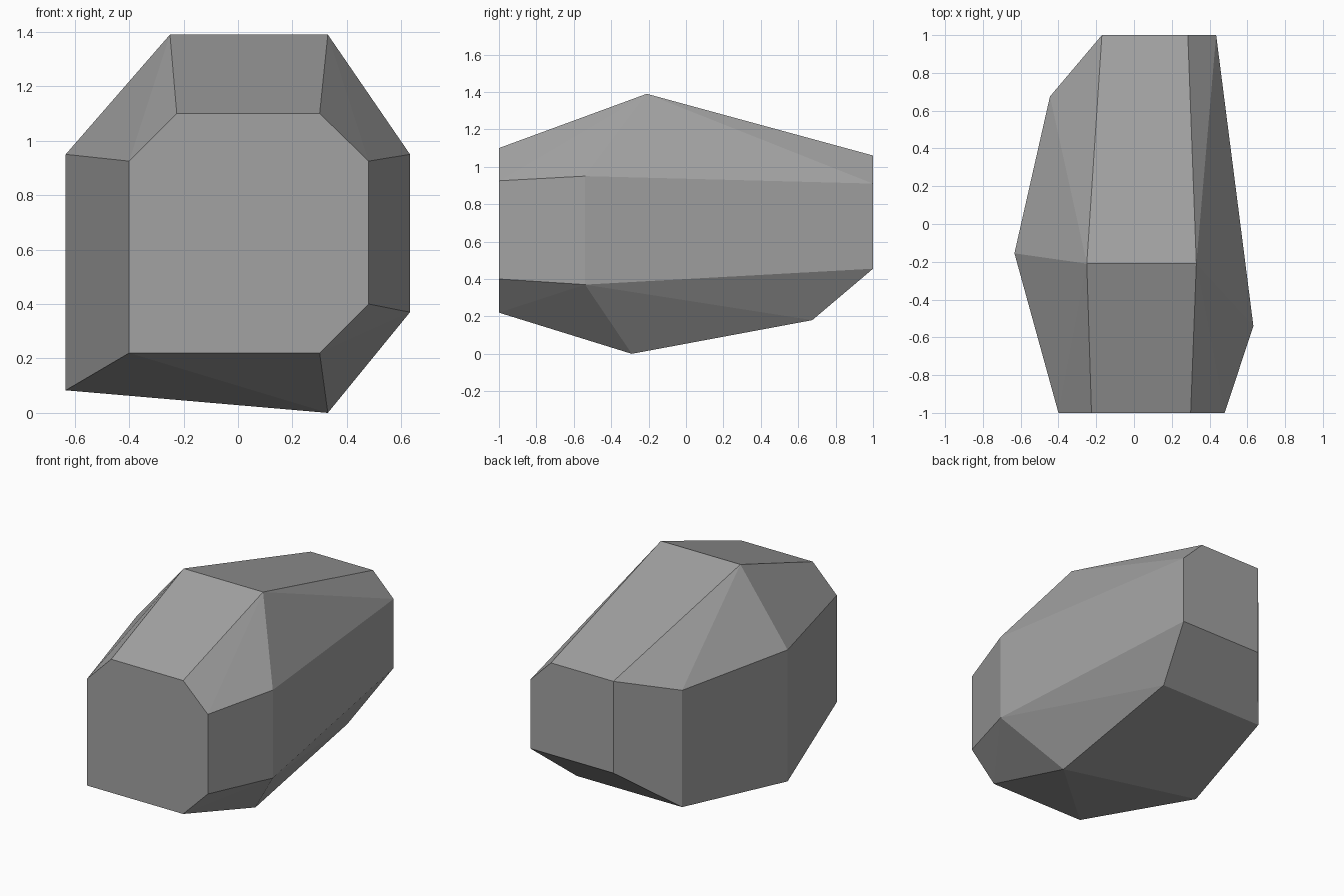
import bpy
import bmesh
from math import radians

if "Cube" in bpy.data.objects:
    bpy.data.objects.remove(bpy.data.objects["Cube"], do_unlink=True)


def make_material(name, colour):
    material = bpy.data.materials.new(name)
    material.use_nodes = True
    material.diffuse_color = colour
    shader = material.node_tree.nodes["Principled BSDF"]
    shader.inputs["Base Color"].default_value = colour
    shader.inputs["Roughness"].default_value = 0.9
    return material


# Upright corner edges: x, y, bottom z, top z
upright_edges = [
    (-0.4, -1, 0.22, 0.925),
    (0.48, -1, 0.4, 0.925),
    (-0.633, -0.155, 0.083, 0.95),
    (0.632, -0.54, 0.37, 0.95),
    (-0.445, 0.675, 0.18, 0.95),
    (0.435, 1, 0.455, 0.91),
    (-0.17, 1, 0.455, 1.06),
]

# Level edges across the top: left x, right x, y, z
top_edges = [
    (-0.225, 0.3, -1, 1.1),
    (-0.25, 0.33, -0.21, 1.39),
    (-0.17, 0.285, 1, 1.06),
]

# Lower corners along the underside
underside_corners = [(0.3, -1, 0.22), (0.33, -0.29, 0), (0.325, 0.675, 0.18)]

corners = list(underside_corners)
for x, y, bottom, top in upright_edges:
    corners += [(x, y, bottom), (x, y, top)]
for left, right, y, z in top_edges:
    corners += [(left, y, z), (right, y, z)]

# Faceted boulder: a hull around the corners, with flat facets merged
bm = bmesh.new()
for corner in corners:
    bm.verts.new(corner)
bmesh.ops.remove_doubles(bm, verts=bm.verts[:], dist=0.001)
bmesh.ops.convex_hull(bm, input=bm.verts[:])
bmesh.ops.dissolve_limit(bm, angle_limit=radians(1), verts=bm.verts[:], edges=bm.edges[:])
bmesh.ops.recalc_face_normals(bm, faces=bm.faces[:])

mesh = bpy.data.meshes.new("boulder")
bm.to_mesh(mesh)
bm.free()
mesh.materials.append(make_material("stone_grey", (0.36, 0.36, 0.36, 1)))
boulder = bpy.data.objects.new("boulder", mesh)
bpy.context.collection.objects.link(boulder)
